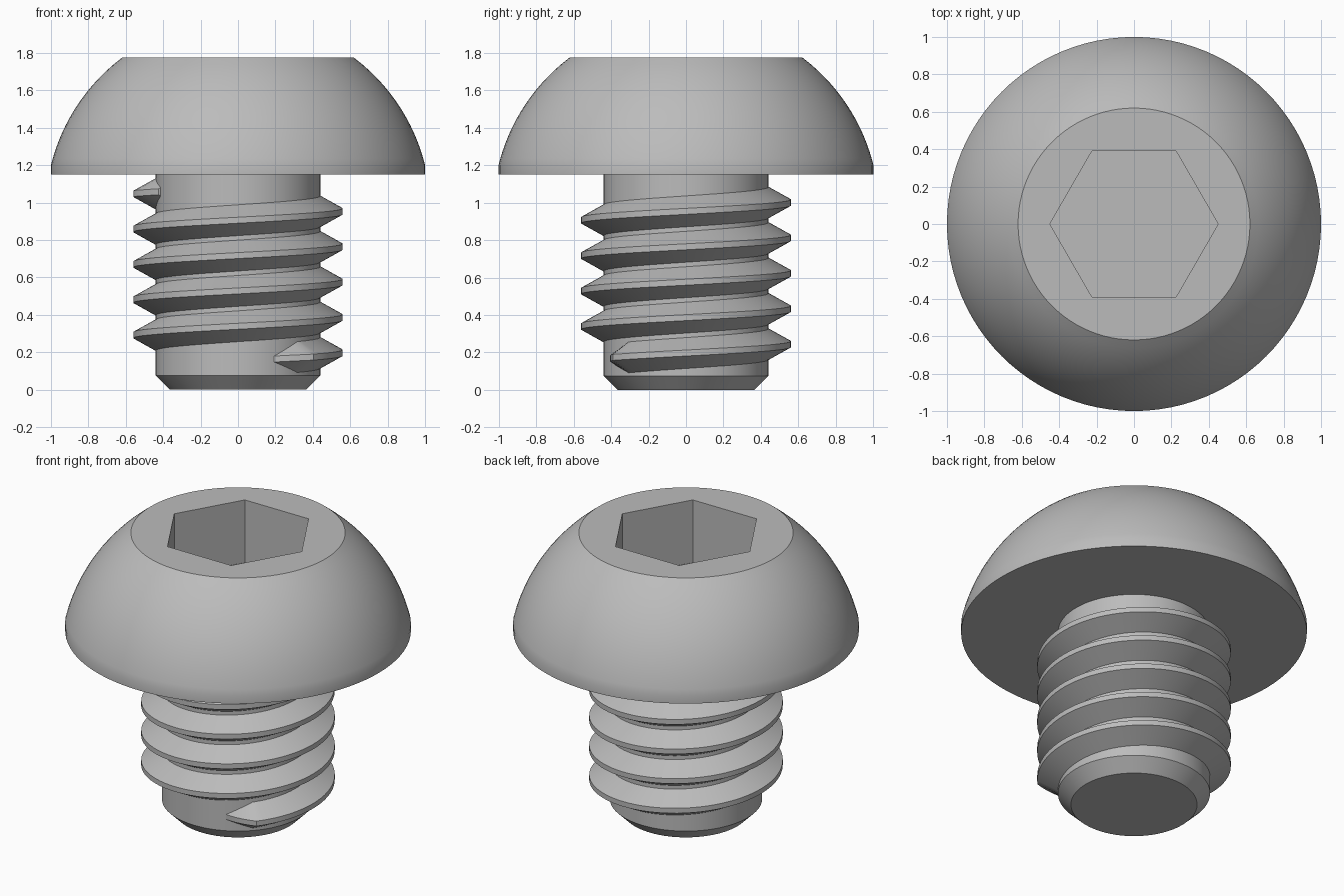
import bpy
import bmesh
from math import cos, sin, pi, radians, sqrt

cube = bpy.data.objects.get("Cube")
if cube:
    bpy.data.objects.remove(cube, do_unlink=True)

# One plain steel colour
steel = bpy.data.materials.new("grey steel")
steel.use_nodes = True
GREY = (0.5, 0.5, 0.5, 1)
steel.diffuse_color = GREY
steel.node_tree.nodes["Principled BSDF"].inputs["Base Color"].default_value = GREY


def finish(name, bm):
    bmesh.ops.recalc_face_normals(bm, faces=bm.faces)
    mesh = bpy.data.meshes.new(name)
    bm.to_mesh(mesh)
    bm.free()
    mesh.materials.append(steel)
    obj = bpy.data.objects.new(name, mesh)
    bpy.context.collection.objects.link(obj)
    return obj


def smooth(obj):
    bpy.ops.object.select_all(action="DESELECT")
    obj.select_set(True)
    bpy.context.view_layer.objects.active = obj
    bpy.ops.object.shade_smooth_by_angle(angle=radians(25))


def loft(name, rings, closed=True):
    """Skin a list of equal point rings and cap both ends."""
    bm = bmesh.new()
    loops = [[bm.verts.new(p) for p in ring] for ring in rings]
    for a, b in zip(loops, loops[1:]):
        for i in range(len(a)):
            j = (i + 1) % len(a)
            bm.faces.new((a[i], a[j], b[j], b[i]))
    bm.faces.new(loops[0])
    bm.faces.new(loops[-1])
    return finish(name, bm)


def circle(r, z, sides=96):
    return [(r * cos(2 * pi * i / sides), r * sin(2 * pi * i / sides), z)
            for i in range(sides)]


# Domed head: short straight rim, then an arc centred on the axis
RIM_Z, TOP_Z, ARC_Z = 1.2, 1.775, 0.952
ARC_R = sqrt(1 + (RIM_Z - ARC_Z) ** 2)
STEPS = 16
rings = [circle(1, 1.15)]
for i in range(STEPS + 1):
    z = RIM_Z + (TOP_Z - RIM_Z) * i / STEPS
    rings.append(circle(sqrt(ARC_R ** 2 - (z - ARC_Z) ** 2), z))
head = loft("head", rings)

# Hexagonal socket cut into the head
cutter = loft("socket_cutter", [circle(0.45, 1.375, 6), circle(0.45, 2, 6)])
cutter.hide_render = True
cut = head.modifiers.new("socket", "BOOLEAN")
cut.operation = "DIFFERENCE"
cut.solver = "EXACT"
cut.object = cutter
bpy.context.view_layer.objects.active = head
bpy.ops.object.modifier_apply(modifier=cut.name)
bpy.data.objects.remove(cutter, do_unlink=True)
smooth(head)

# Shank with chamfered tip, its top hidden inside the head
CORE = 0.44
shank = loft("shank", [circle(0.365, 0), circle(CORE, 0.075), circle(CORE, 1.2)])
smooth(shank)

# Right-hand helical thread, sinking into the shank at both ends
PITCH, HEIGHT, FADE = 0.189, 0.12, 20
START, END, STEP = -64, 4 * 360 + 202, 4
sections = []
for deg in range(START, END + 1, STEP):
    a = radians(deg)
    out = min(1, (deg - START) / FADE, (END - deg) / FADE)
    crest = CORE + HEIGHT * out
    mid = 0.197 + PITCH * deg / 360
    profile = [(crest - 0.13, -0.088), (crest, -0.016),
               (crest, 0.016), (crest - 0.13, 0.088)]
    sections.append([(r * cos(a), r * sin(a), mid + dz) for r, dz in profile])
thread = loft("thread", sections)
smooth(thread)
